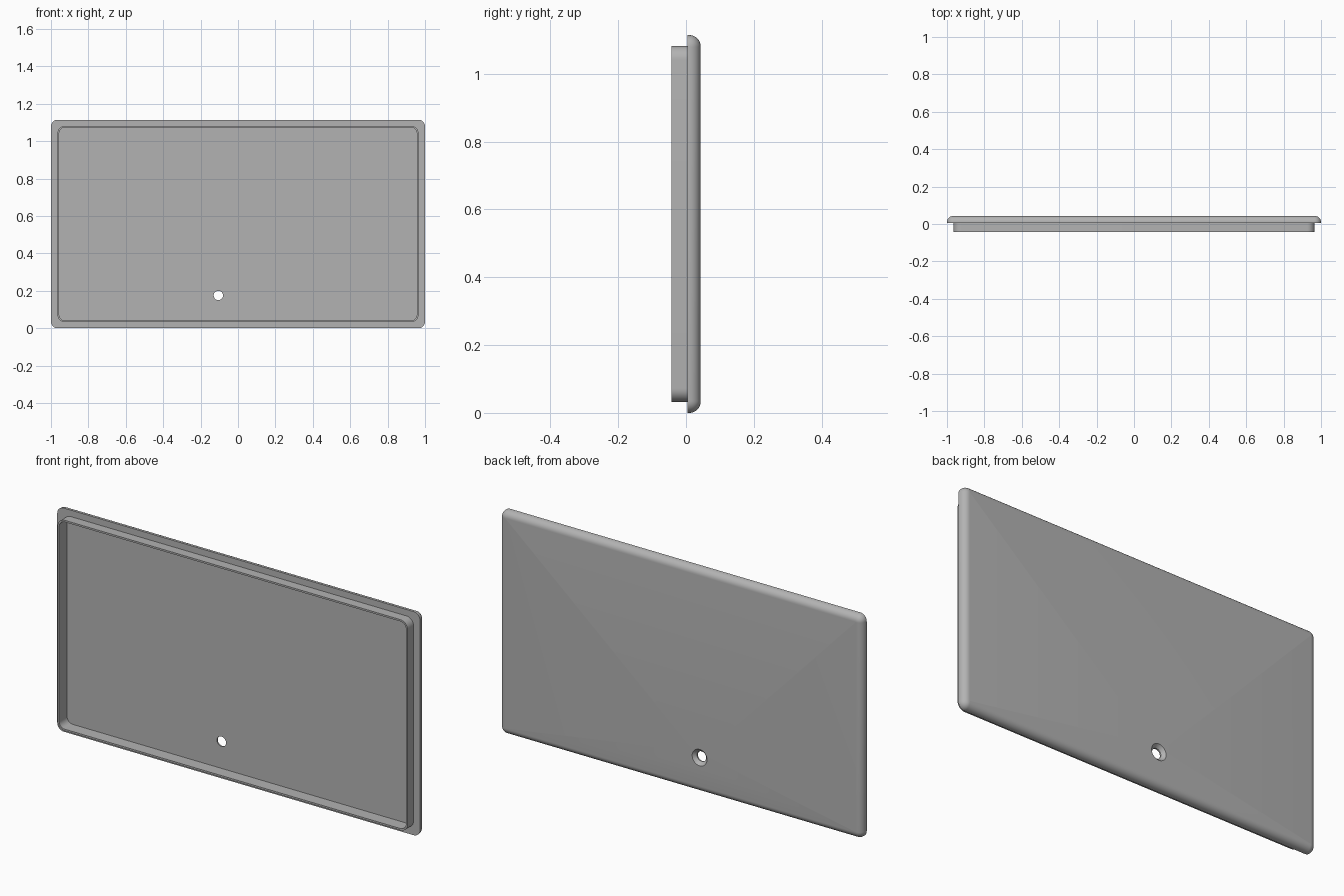
import bpy
import bmesh
from math import sin, cos, pi

cube = bpy.data.objects.get("Cube")
if cube:
    bpy.data.objects.remove(cube, do_unlink=True)

HEIGHT = 1.114
MID = HEIGHT / 2
BACK, FRONT, STEP, FLOOR = 0.043, -0.043, 0.005, 0.02
FILLET = 0.033

grey = bpy.data.materials.new("grey")
grey.use_nodes = True
grey.diffuse_color = (0.45, 0.45, 0.45, 1)
grey.node_tree.nodes["Principled BSDF"].inputs["Base Color"].default_value = (0.45, 0.45, 0.45, 1)

bm = bmesh.new()


def ring(points, y):
    """Closed ring of vertices at one depth."""
    return [bm.verts.new((x, y, z)) for x, z in points]


def rounded_rect(half_w, half_h, r, y, steps=8):
    pts = []
    for i, (sx, sz) in enumerate([(1, 1), (-1, 1), (-1, -1), (1, -1)]):
        for k in range(steps + 1):
            a = (i + k / steps) * pi / 2
            pts.append((sx * (half_w - r) + r * cos(a), MID + sz * (half_h - r) + r * sin(a)))
    return ring(pts, y)


def circle(r, y, n=48):
    return ring([(-0.105 + r * cos(2 * pi * k / n), 0.175 + r * sin(2 * pi * k / n)) for k in range(n)], y)


def skin(rings):
    for a, b in zip(rings, rings[1:]):
        for i in range(len(a)):
            j = (i + 1) % len(a)
            bm.faces.new((a[i], a[j], b[j], b[i]))


def cap(outer, hole):
    """Flat face between an outline and the hole."""
    edges = [bm.edges.get((r[i], r[i - 1])) for r in (outer, hole) for i in range(len(r))]
    bmesh.ops.triangle_fill(bm, use_beauty=True, use_dissolve=False, edges=edges)


# Recess wall, raised lip and flange
shell = [
    rounded_rect(0.956, 0.516, 0.031, FLOOR),
    rounded_rect(0.956, 0.516, 0.031, FRONT),
    rounded_rect(0.965, 0.525, 0.04, FRONT),
    rounded_rect(0.965, 0.525, 0.04, STEP),
    rounded_rect(1.0, MID, 0.035, STEP),
]
# Rounded back edge
for k in range(9):
    a = k / 8 * pi / 2
    inset = FILLET * (1 - cos(a))
    shell.append(rounded_rect(1 - inset, MID - inset, 0.035 - inset, BACK - FILLET + FILLET * sin(a)))
skin(shell)

# Countersunk screw hole
hole = [circle(0.025, FLOOR), circle(0.025, FLOOR + 0.007), circle(0.041, BACK)]
skin(hole)
cap(shell[0], hole[0])
cap(shell[-1], hole[-1])

bmesh.ops.recalc_face_normals(bm, faces=bm.faces)
mesh = bpy.data.meshes.new("cover_plate")
bm.to_mesh(mesh)
bm.free()
mesh.materials.append(grey)
plate = bpy.data.objects.new("cover_plate", mesh)
bpy.context.collection.objects.link(plate)
bpy.ops.object.select_all(action='DESELECT')
plate.select_set(True)
bpy.context.view_layer.objects.active = plate
bpy.ops.object.shade_smooth_by_angle(angle=pi / 6)
